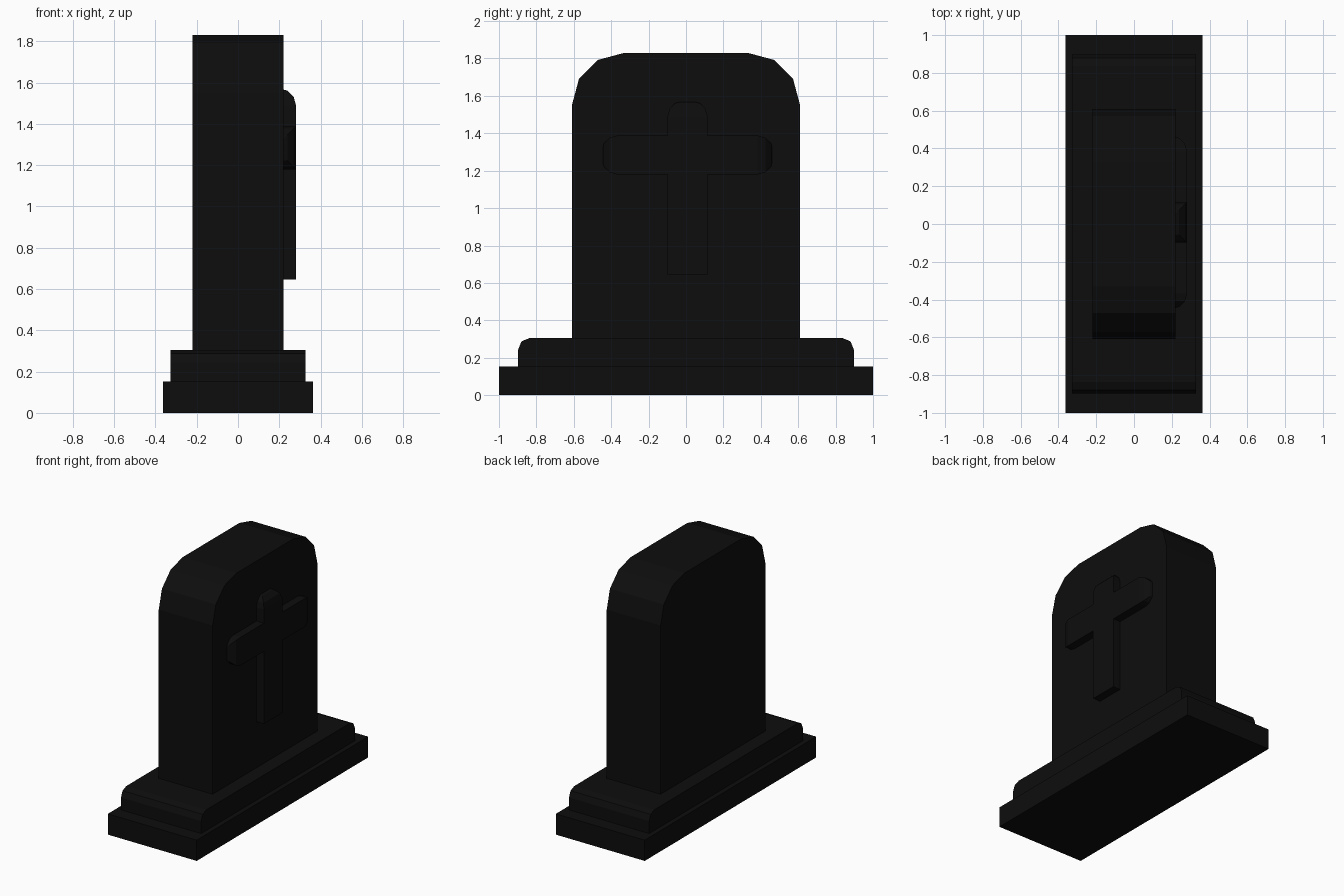
import bpy, bmesh, math

if "Cube" in bpy.data.objects:
    bpy.data.objects.remove(bpy.data.objects["Cube"])

mat = bpy.data.materials.new("dark_stone")
mat.diffuse_color = (0.004, 0.004, 0.004, 1)
mat.use_nodes = True
mat.node_tree.nodes["Principled BSDF"].inputs["Base Color"].default_value = mat.diffuse_color


def extrude_x(name, pts, x0, x1, bevel=None):
    """Extrude a (y, z) outline along x; bevel = (radius, test on edge midpoint)."""
    bm = bmesh.new()
    face = bm.faces.new([bm.verts.new((x0, y, z)) for y, z in pts])
    top = bmesh.ops.extrude_face_region(bm, geom=[face])["geom"]
    bmesh.ops.translate(bm, vec=(x1 - x0, 0, 0),
                        verts=[v for v in top if isinstance(v, bmesh.types.BMVert)])
    bmesh.ops.recalc_face_normals(bm, faces=bm.faces)
    if bevel:
        edges = [e for e in bm.edges if bevel[1](*e.verts)]
        bmesh.ops.bevel(bm, geom=edges, offset=bevel[0], segments=3,
                        profile=0.5, affect='EDGES', clamp_overlap=True)
    me = bpy.data.meshes.new(name)
    bm.to_mesh(me)
    bm.free()
    me.materials.append(mat)
    ob = bpy.data.objects.new(name, me)
    bpy.context.collection.objects.link(ob)
    return ob


def rounded_top(hw, z0, z1, r, n):
    """Symmetric outline whose two top corners are n-segment arcs."""
    arc = [(hw - r + r * math.cos(a), z1 - r + r * math.sin(a))
           for a in (math.pi / 2 * i / n for i in range(n + 1))]
    right = [(hw, z0)] + arc
    return right + [(-y, z) for y, z in reversed(right)]


# Plinth: square lower course and rounded upper course
extrude_x("plinth_base", rounded_top(1.0, 0, 0.153, 0.0001, 1)[:1]
          + [(1.0, 0.153), (-1.0, 0.153), (-1.0, 0)], -0.363, 0.363)
extrude_x("plinth_step", rounded_top(0.897, 0.153, 0.305, 0.06, 2), -0.327, 0.327)

# Upright slab
extrude_x("headstone_slab", rounded_top(0.61, 0.305, 1.83, 0.28, 3), -0.22, 0.22)

# Raised cross with softened top and arm ends
c, w, L, R = 0.008, 0.107, -0.45, 0.466
zb, zl, zh, zt = 0.645, 1.18, 1.388, 1.572
cross = [(c - w, zb), (c + w, zb), (c + w, zl), (R, zl), (R, zh), (c + w, zh),
         (c + w, zt), (c - w, zt), (c - w, zh), (L, zh), (L, zl), (c - w, zl)]
X0, X1 = 0.15, 0.281


def end_edge(a, b):
    if max(a.co.x, b.co.x) < X1 - 1e-4:
        return False
    ends = [lambda v: v.co.z > zt - 1e-4, lambda v: v.co.y > R - 1e-4,
            lambda v: v.co.y < L + 1e-4]
    return any(t(a) and t(b) for t in ends)


extrude_x("raised_cross", cross, X0, X1, (0.083, end_edge))
